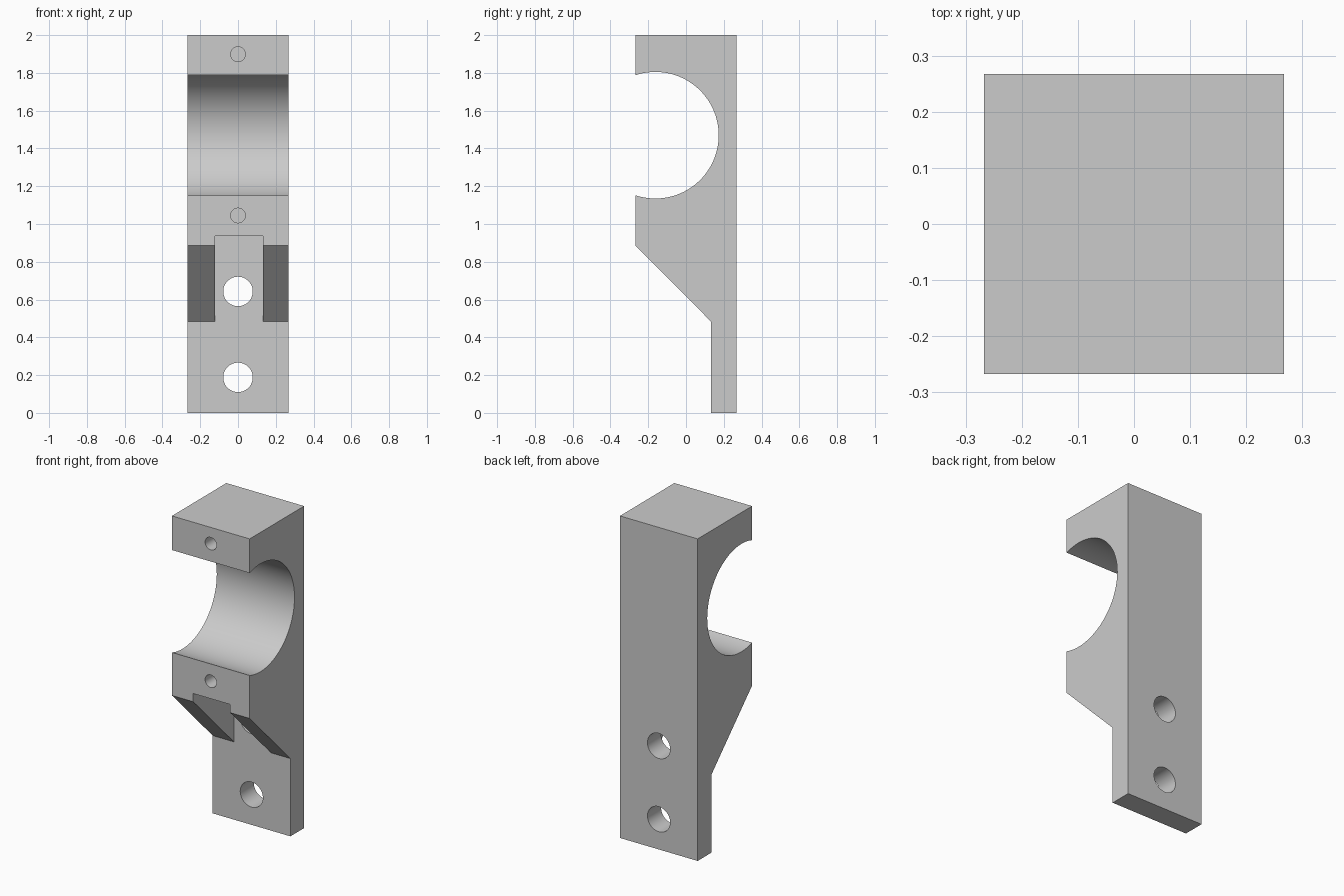
import bpy, bmesh, math
from mathutils import Matrix

cube = bpy.data.objects.get("Cube")
if cube:
    bpy.data.objects.remove(cube, do_unlink=True)

HALF = 0.267        # half width and half depth
PLATE_Y = 0.133     # front of the thin mounting plate

grey = bpy.data.materials.new("plain grey")
grey.use_nodes = True
grey.diffuse_color = (0.6, 0.6, 0.6, 1)
grey.node_tree.nodes["Principled BSDF"].inputs["Base Color"].default_value = (0.6, 0.6, 0.6, 1)


def finish(name, bm):
    bmesh.ops.recalc_face_normals(bm, faces=bm.faces)
    mesh = bpy.data.meshes.new(name)
    bm.to_mesh(mesh)
    bm.free()
    mesh.materials.append(grey)
    obj = bpy.data.objects.new(name, mesh)
    bpy.context.collection.objects.link(obj)
    return obj


def extrude_profile(name, points, x0, x1):
    """Extrude a closed (y, z) outline along x."""
    bm = bmesh.new()
    face = bm.faces.new([bm.verts.new((x0, y, z)) for y, z in points])
    new = bmesh.ops.extrude_face_region(bm, geom=[face])["geom"]
    for v in new:
        if isinstance(v, bmesh.types.BMVert):
            v.co.x = x1
    return finish(name, bm)


def drill(name, z, radius, y0, y1):
    """Round cutter along y."""
    bm = bmesh.new()
    matrix = Matrix.Translation((0, (y0 + y1) / 2, z)) @ Matrix.Rotation(math.pi / 2, 4, "X")
    bmesh.ops.create_cone(bm, cap_ends=True, segments=48, radius1=radius,
                          radius2=radius, depth=y1 - y0, matrix=matrix)
    return finish(name, bm)


# Side outline with the round pipe seat
seat_y, seat_z, seat_r = -0.162, 1.47, 0.335
limit = math.pi - math.acos((HALF + seat_y) / seat_r)
steps = 72
arc = []
for i in range(steps + 1):
    a = limit * (2 * i / steps - 1)
    arc.append((seat_y + seat_r * math.cos(a), seat_z + seat_r * math.sin(a)))
outline = [(HALF, 0), (PLATE_Y, 0), (PLATE_Y, 0.483), (-HALF, 0.885)]
outline += arc + [(-HALF, 2), (HALF, 2)]
bracket = extrude_profile("pipe_bracket", outline, -HALF, HALF)

# Slot between the gussets, bolt holes and blind screw holes
cutters = [extrude_profile("slot_cutter", [(-0.5, 0.4), (PLATE_Y, 0.4),
                                           (PLATE_Y, 0.936), (-0.5, 0.936)], -0.121, 0.133)]
for z in (0.188, 0.643):
    cutters.append(drill("bolt_hole_cutter", z, 0.078, -0.5, 0.5))
for z in (1.045, 1.899):
    cutters.append(drill("screw_hole_cutter", z, 0.039, -0.5, 0.0))

bpy.ops.object.select_all(action="DESELECT")
bracket.select_set(True)
bpy.context.view_layer.objects.active = bracket
for cutter in cutters:
    cutter.hide_render = True
    mod = bracket.modifiers.new("cut", "BOOLEAN")
    mod.operation = "DIFFERENCE"
    mod.solver = "EXACT"
    mod.object = cutter
    bpy.ops.object.modifier_apply(modifier=mod.name)
    bpy.data.objects.remove(cutter, do_unlink=True)

bpy.ops.object.shade_smooth_by_angle(angle=math.radians(30))
